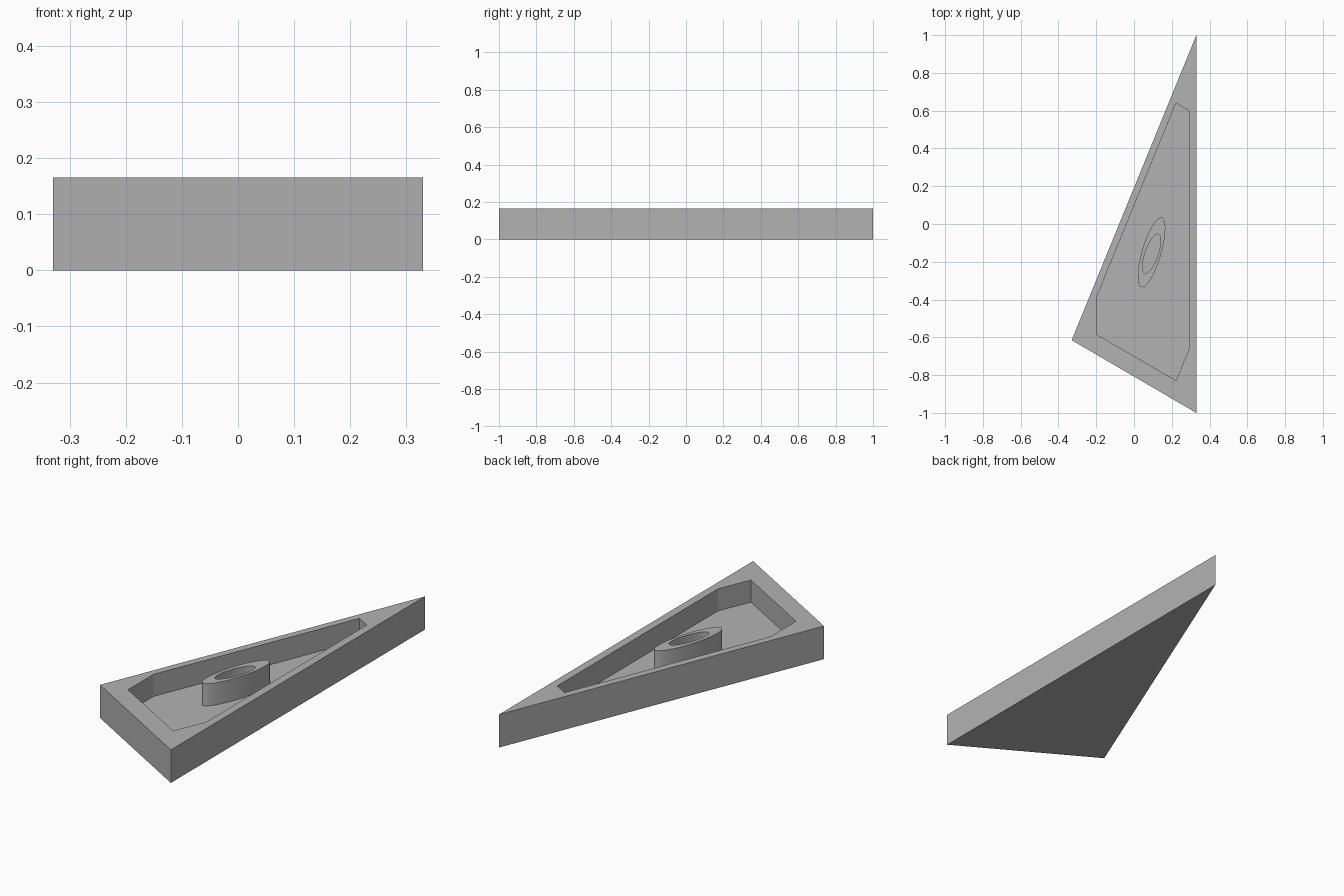
import bpy, bmesh, math

cube = bpy.data.objects.get("Cube")
if cube:
    bpy.data.objects.remove(cube, do_unlink=True)

HEIGHT, FLOOR = 0.165, 0.055

grey = bpy.data.materials.new("plain grey")
grey.use_nodes = True
grey.diffuse_color = (0.45, 0.45, 0.45, 1)
grey.node_tree.nodes["Principled BSDF"].inputs["Base Color"].default_value = grey.diffuse_color


def wall(bm, loop, z0, z1):
    """Vertical wall around a loop; returns its bottom and top vertices."""
    low = [bm.verts.new((x, y, z0)) for x, y in loop]
    high = [bm.verts.new((x, y, z1)) for x, y in loop]
    for i in range(len(loop)):
        j = (i + 1) % len(loop)
        bm.faces.new((low[i], low[j], high[j], high[i]))
    return low, high


def rim(bm, *loops):
    """Flat cap between an outer loop and the hole inside it."""
    edges = [bm.edges.get((vs[i - 1], vs[i])) for vs in loops for i in range(len(vs))]
    bmesh.ops.triangle_fill(bm, edges=edges, use_beauty=True, normal=(0, 0, 1))


def finish(bm, name):
    bmesh.ops.recalc_face_normals(bm, faces=bm.faces)
    mesh = bpy.data.meshes.new(name)
    bm.to_mesh(mesh)
    bm.free()
    mesh.materials.append(grey)
    obj = bpy.data.objects.new(name, mesh)
    bpy.context.collection.objects.link(obj)
    return obj


def slanted_ellipse(cx, cy, width, length, lean, steps=48):
    angles = [2 * math.pi * i / steps for i in range(steps)]
    return [(cx + width * math.cos(a) + lean * math.sin(a), cy + length * math.sin(a))
            for a in angles]


# Triangular tray with a six-sided pocket
outline = [(0.33, 1), (-0.33, -0.615), (0.33, -1)]
pocket = [(0.222, 0.64), (-0.197, -0.385), (-0.197, -0.585),
          (0.222, -0.828), (0.29, -0.665), (0.29, 0.6)]
bm = bmesh.new()
base, outer_top = wall(bm, outline, 0, HEIGHT)
floor, inner_top = wall(bm, pocket, FLOOR, HEIGHT)
bm.faces.new(base)
bm.faces.new(floor)
rim(bm, outer_top, inner_top)
finish(bm, "tray")

# Slanted oval ring standing on the pocket floor
bm = bmesh.new()
outer_low, outer_high = wall(bm, slanted_ellipse(0.093, -0.15, 0.053, 0.185, 0.05), FLOOR, HEIGHT)
inner_low, inner_high = wall(bm, slanted_ellipse(0.093, -0.157, 0.036, 0.104, 0.032), FLOOR, HEIGHT)
rim(bm, outer_high, inner_high)
rim(bm, outer_low, inner_low)
ring = finish(bm, "oval_ring")
bpy.ops.object.select_all(action="DESELECT")
ring.select_set(True)
bpy.context.view_layer.objects.active = ring
bpy.ops.object.shade_smooth_by_angle(angle=math.radians(40))
